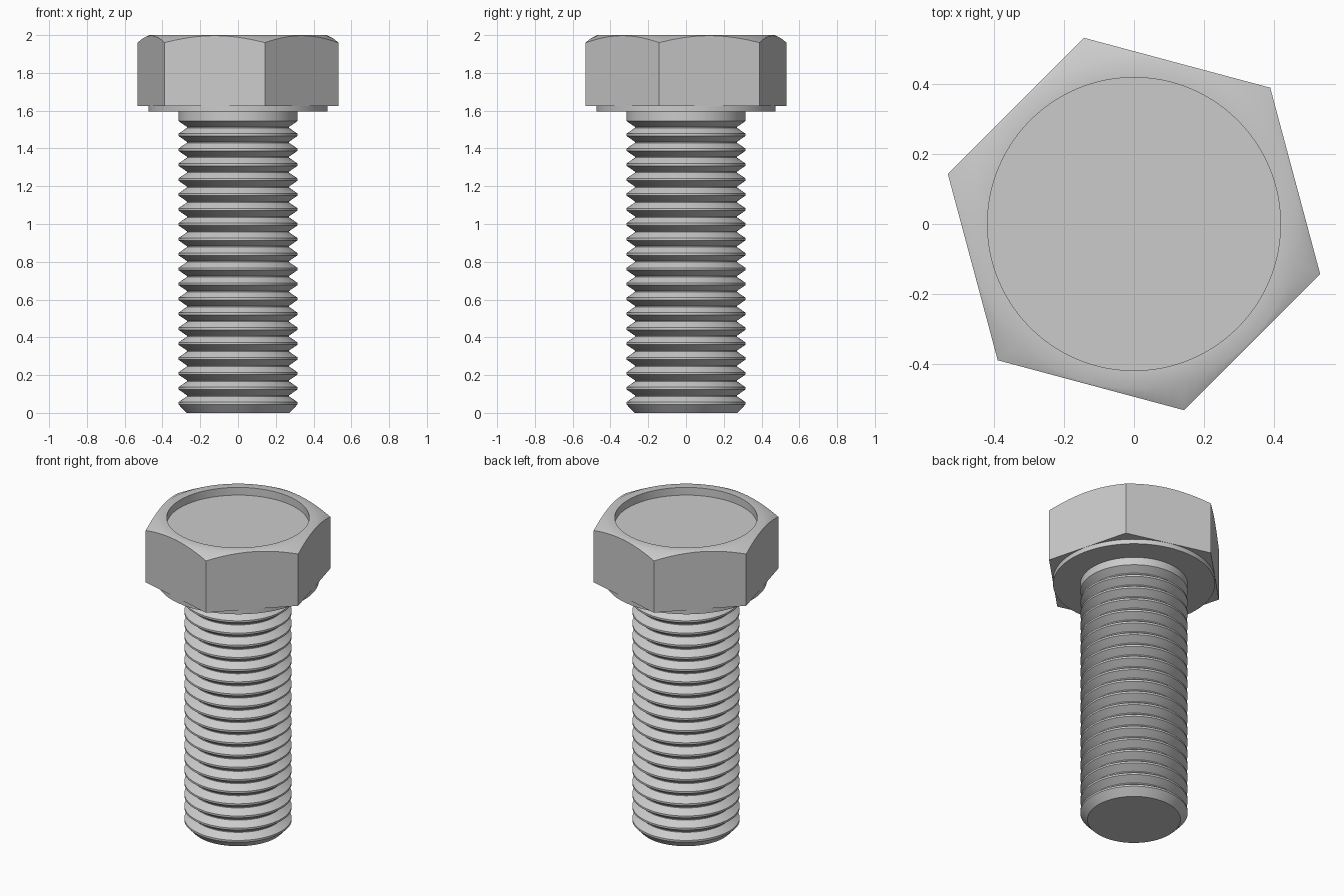
import bpy, bmesh, math

cube = bpy.data.objects.get("Cube")
if cube:
    bpy.data.objects.remove(cube, do_unlink=True)

# Plain steel material
steel = bpy.data.materials.new("grey steel")
steel.use_nodes = True
steel.diffuse_color = (0.6, 0.6, 0.6, 1)
steel.node_tree.nodes["Principled BSDF"].inputs["Base Color"].default_value = (0.6, 0.6, 0.6, 1)

SEGMENTS = 96
TURN = math.radians(45)       # direction of one head corner
SIDE = math.radians(60)
APOTHEM = 0.476


def loft(name, rings):
    """Closed solid from rings, bottom to top; a ring maps an angle to (radius, z)."""
    bm = bmesh.new()
    angles = [TURN + math.tau * i / SEGMENTS for i in range(SEGMENTS)]
    loops = []
    for ring in rings:
        loop = []
        for a in angles:
            r, z = ring(a)
            loop.append(bm.verts.new((r * math.cos(a), r * math.sin(a), z)))
        loops.append(loop)
    for low, high in zip(loops, loops[1:]):
        for i in range(SEGMENTS):
            j = (i + 1) % SEGMENTS
            bm.faces.new((low[i], low[j], high[j], high[i]))
    bm.faces.new(loops[0][::-1])
    bm.faces.new(loops[-1])
    mesh = bpy.data.meshes.new(name)
    bm.to_mesh(mesh)
    bm.free()
    mesh.materials.append(steel)
    obj = bpy.data.objects.new(name, mesh)
    bpy.context.collection.objects.link(obj)
    bpy.ops.object.select_all(action="DESELECT")
    obj.select_set(True)
    bpy.context.view_layer.objects.active = obj
    bpy.ops.object.shade_smooth_by_angle(angle=math.radians(32))
    return obj


def circle(r, z):
    return lambda a: (r, z)


def hex_radius(a):
    return APOTHEM / math.cos((a - TURN) % SIDE - SIDE / 2)


def hex_bottom(a):
    return hex_radius(a), 1.625


def hex_top(a):
    # conical chamfer makes the arched upper edge of each flat
    r = hex_radius(a)
    return r, 2 - 0.5 * (r - 0.47)


# Hexagonal head with chamfered corners and a round recess
loft("hex_head", [hex_bottom, hex_top, circle(0.47, 2), circle(0.418, 2), circle(0.418, 1.95)])

# Washer face under the head
loft("washer_face", [circle(0.475, 1.595), circle(0.475, 1.625)])

# Threaded shank: chamfered tip, V grooves, plain neck
CREST, ROOT, GROOVES = 0.315, 0.27, 19
START, END = 0.045, 1.545
pitch = (END - START) / GROOVES
profile = [(0.273, 0), (CREST, START)]
for i in range(GROOVES):
    z = START + i * pitch
    profile += [(CREST, z + 0.012), (ROOT, z + 0.043), (ROOT, z + 0.048), (CREST, z + pitch)]
profile.append((CREST, 1.595))
loft("threaded_shank", [circle(r, z) for r, z in profile])
